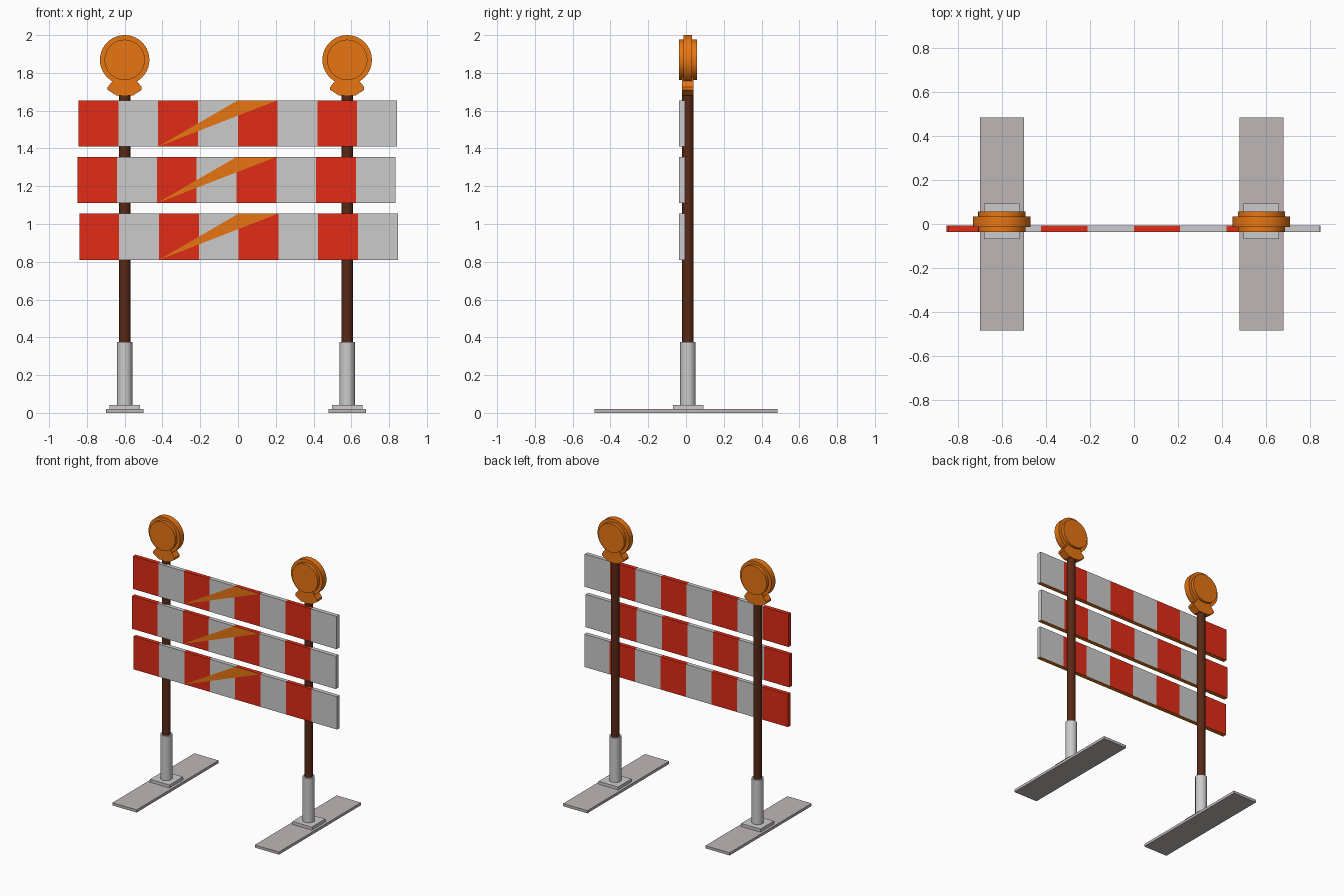
import bpy, bmesh, math

if "Cube" in bpy.data.objects:
    bpy.data.objects.remove(bpy.data.objects["Cube"])


def material(name, r, g, b):
    m = bpy.data.materials.new(name)
    m.diffuse_color = (r, g, b, 1)
    m.use_nodes = True
    m.node_tree.nodes["Principled BSDF"].inputs["Base Color"].default_value = m.diffuse_color
    return m


RED = material("red", 0.75, 0.025, 0.008)
GREY = material("light_grey", 0.7, 0.7, 0.7)
ORANGE = material("orange", 0.8, 0.18, 0.007)
BROWN = material("brown", 0.1, 0.022, 0.008)
STEEL = material("foot_grey", 0.52, 0.47, 0.47)


def box(name, lo, hi, mat):
    bpy.ops.mesh.primitive_cube_add(size=1, location=[(a + b) / 2 for a, b in zip(lo, hi)])
    ob = bpy.context.object
    ob.name = name
    ob.scale = [b - a for a, b in zip(lo, hi)]
    bpy.ops.object.transform_apply(location=False, rotation=False, scale=True)
    ob.data.materials.append(mat)
    return ob


def cylinder(name, loc, radius, depth, mat, sides=24, along_y=False):
    bpy.ops.mesh.primitive_cylinder_add(vertices=sides, radius=radius, depth=depth, location=loc,
                                        rotation=(math.pi / 2 if along_y else 0, 0, 0))
    ob = bpy.context.object
    ob.name = name
    ob.data.materials.append(mat)
    bpy.ops.object.shade_smooth_by_angle(angle=math.radians(30))
    return ob


def mesh_object(name, bm, mats):
    me = bpy.data.meshes.new(name)
    bm.to_mesh(me)
    bm.free()
    for m in mats:
        me.materials.append(m)
    ob = bpy.data.objects.new(name, me)
    bpy.context.collection.objects.link(ob)
    return ob


def extrude_profile(name, pts, y0, y1, mat):
    # (x, z) outline extruded along y, closed at both ends
    bm = bmesh.new()
    front, back = ([bm.verts.new((x, y, z)) for x, z in pts] for y in (y0, y1))
    bm.faces.new(front)
    bm.faces.new(back[::-1])
    n = len(pts)
    for i in range(n):
        j = (i + 1) % n
        bm.faces.new((front[j], front[i], back[i], back[j]))
    bmesh.ops.recalc_face_normals(bm, faces=bm.faces[:])
    return mesh_object(name, bm, [mat])


def plank(name, cx, z0):
    # striped board: a bar cut into eight equal stripes, orange underside
    half, height, y0, y1, n = 0.843, 0.245, -0.037, -0.006, 8
    bm = bmesh.new()
    rings = []
    for i in range(n + 1):
        x = cx - half + 2 * half * i / n
        rings.append([bm.verts.new((x, y, z)) for y, z in
                      ((y0, z0), (y1, z0), (y1, z0 + height), (y0, z0 + height))])
    for i, (a, b) in enumerate(zip(rings, rings[1:])):
        for k in range(4):
            f = bm.faces.new((a[k], b[k], b[(k + 1) % 4], a[(k + 1) % 4]))
            f.material_index = 2 if k == 0 else i % 2
    bm.faces.new(rings[0]).material_index = 0
    bm.faces.new(rings[-1]).material_index = 1
    bmesh.ops.recalc_face_normals(bm, faces=bm.faces[:])
    mesh_object(name, bm, [RED, GREY, ORANGE])
    # slanted orange wedge painted on the front
    w = half / 4
    bm = bmesh.new()
    bm.faces.new([bm.verts.new((x, y0 - 0.001, z)) for x, z in
                  ((cx - 2 * w, z0), (cx + w, z0 + height), (cx, z0 + height))])
    mesh_object(name + "_wedge", bm, [ORANGE])


# boards
for name, cx, z0 in (("lower_board", 0.003, 0.81), ("middle_board", -0.008, 1.11),
                     ("upper_board", -0.001, 1.41)):
    plank(name, cx, z0)

# two identical stands
for side, x in (("left", -0.6), ("right", 0.578)):
    y = 0.01
    box(side + "_foot", (x - 0.1, -0.484, 0), (x + 0.1, 0.484, 0.02), STEEL)
    box(side + "_socket_plate", (x - 0.08, y - 0.078, 0.02), (x + 0.08, y + 0.082, 0.042), GREY)
    cylinder(side + "_socket", (x, y, 0.207), 0.041, 0.334, GREY)
    cylinder(side + "_post", (x, y, 1.03), 0.03, 1.32, BROWN)
    # lamp: bracket, rim and raised lens on both sides
    half = [(0.043, 1.68), (0.09, 1.71), (0.09, 1.725), (0.065, 1.756), (0.055, 1.775)]
    outline = [(x + a, z) for a, z in half] + [(x - a, z) for a, z in reversed(half)]
    extrude_profile(side + "_lamp_bracket", outline, -0.02, 0.04, ORANGE)
    cylinder(side + "_lamp_rim", (x, y, 1.869), 0.131, 0.046, ORANGE, 40, True)
    cylinder(side + "_lamp_lens", (x, y, 1.869), 0.107, 0.094, ORANGE, 40, True)
